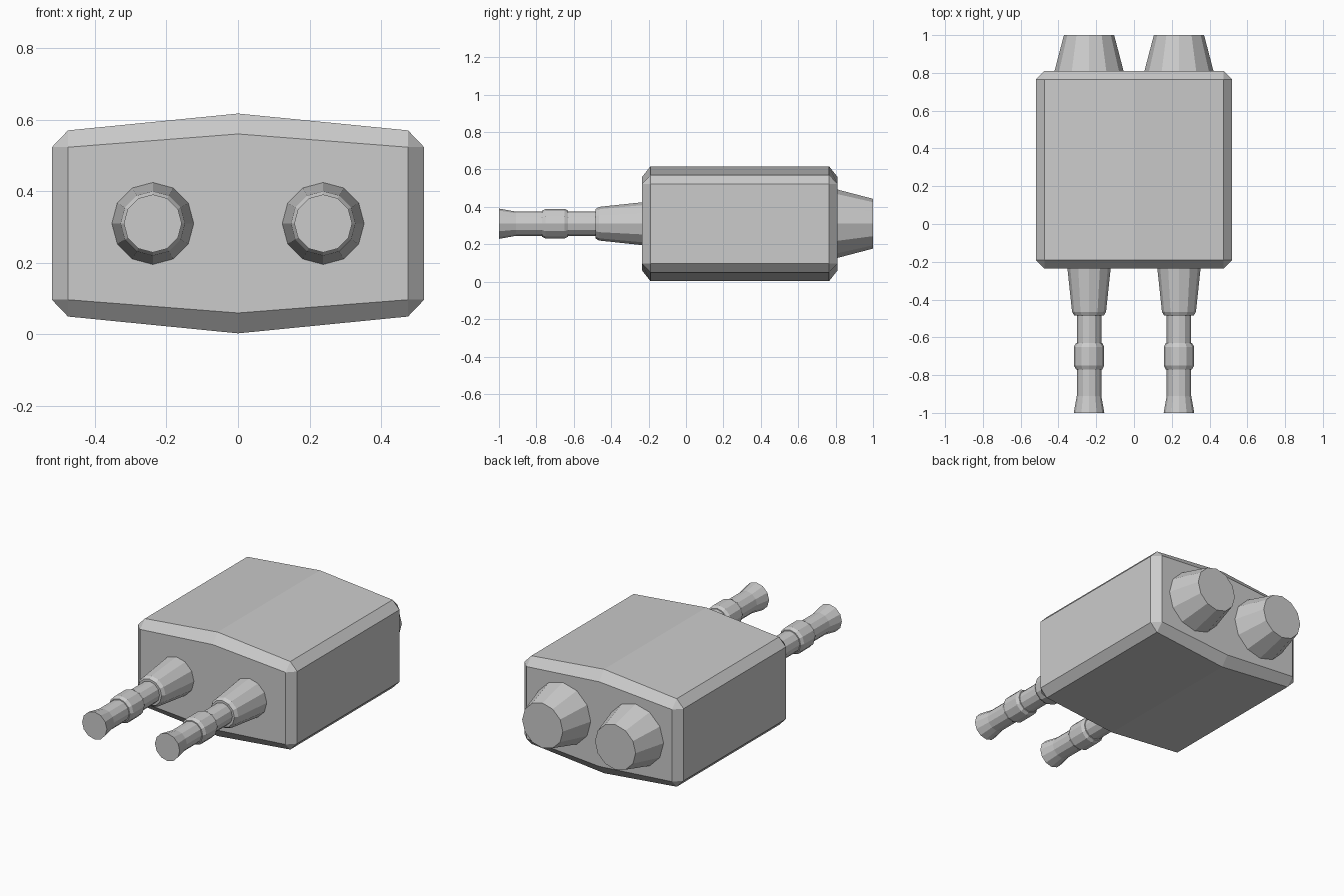
import bpy
import bmesh
import math

if "Cube" in bpy.data.objects:
    bpy.data.objects.remove(bpy.data.objects["Cube"])

PIN_X, PIN_Z, SIDES = 0.238, 0.31, 12


def finish(name, bm):
    bmesh.ops.remove_doubles(bm, verts=bm.verts, dist=1e-4)
    bmesh.ops.recalc_face_normals(bm, faces=bm.faces)
    mesh = bpy.data.meshes.new(name)
    bm.to_mesh(mesh)
    bm.free()
    obj = bpy.data.objects.new(name, mesh)
    bpy.context.collection.objects.link(obj)
    return obj


def loft(name, sections):
    """Skin equal-length rings of points and cap both ends."""
    bm = bmesh.new()
    rings = [[bm.verts.new(p) for p in s] for s in sections]
    for a, b in zip(rings, rings[1:]):
        for i in range(len(a)):
            j = (i + 1) % len(a)
            bm.faces.new((a[i], a[j], b[j], b[i]))
    bm.faces.new(rings[0])
    bm.faces.new(rings[-1])
    return finish(name, bm)


def turned(name, x, profile):
    """Low-poly turned part along y from (y, radius) pairs."""
    angles = [2 * math.pi * i / SIDES for i in range(SIDES)]
    return loft(name, [[(x + r * math.cos(a), y, PIN_Z + r * math.sin(a))
                        for a in angles] for y, r in profile])


def body_section(y, side, edge, peak):
    """Ten-point cross-section; quarter mirrored in x and z."""
    right = [(0.475, edge), (side, 0.213), (side, -0.213), (0.475, -edge)]
    pts = [(0, peak)] + right + [(0, -peak)] + [(-x, z) for x, z in reversed(right)]
    return [(x, y, PIN_Z + z) for x, z in pts]


# Housing: ridged box with chamfered edges
small = (0.475, 0.213, 0.25)
full = (0.52, 0.26, 0.307)
loft("housing", [body_section(-0.235, *small), body_section(-0.19, *full),
                 body_section(0.765, *full), body_section(0.81, *small)])

# Front pins and rear sockets, one of each per side
pin = [(-0.23, 0.115), (-0.465, 0.09), (-0.485, 0.078), (-0.485, 0.065),
       (-0.63, 0.065), (-0.631, 0.07), (-0.65, 0.08), (-0.75, 0.08),
       (-0.769, 0.07), (-0.77, 0.065), (-0.91, 0.065), (-1.0, 0.081)]
socket = [(0.805, 0.184), (1.0, 0.133)]
for label, sx in (("left", -1), ("right", 1)):
    turned("front_pin_" + label, sx * PIN_X, pin)
    turned("rear_cone_" + label, sx * PIN_X, socket)
